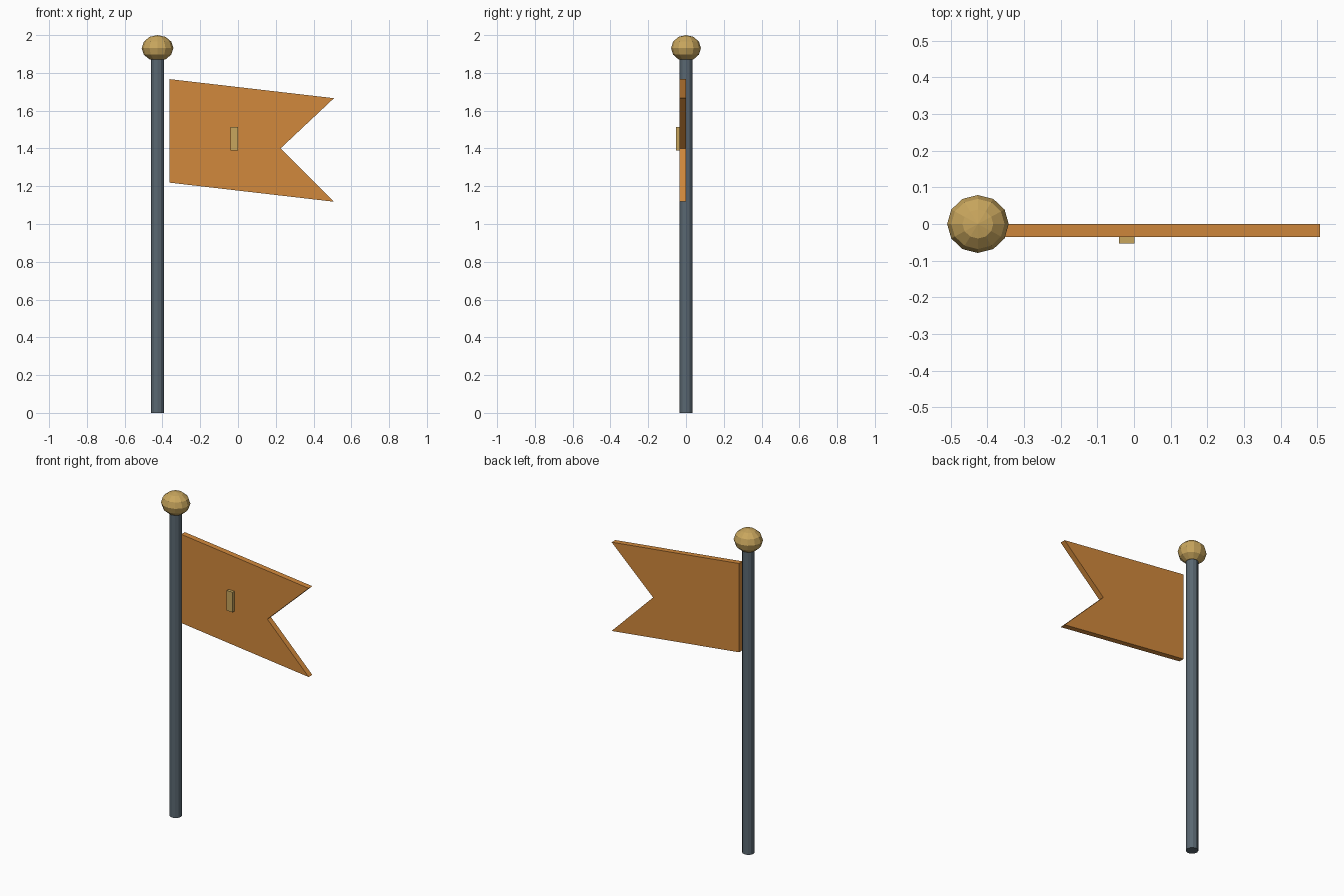
import bpy, bmesh

if "Cube" in bpy.data.objects:
    bpy.data.objects.remove(bpy.data.objects["Cube"])

POLE_X = -0.426


def material(name, color):
    m = bpy.data.materials.new(name)
    m.diffuse_color = (*color, 1)
    m.use_nodes = True
    m.node_tree.nodes["Principled BSDF"].inputs["Base Color"].default_value = m.diffuse_color
    return m


steel = material("slate", (0.10, 0.135, 0.165))
orange = material("orange", (0.64, 0.25, 0.045))
gold = material("gold", (0.58, 0.38, 0.11))


def finish(obj, name, mat):
    obj.name = name
    obj.data.materials.append(mat)
    return obj


# pole
bpy.ops.mesh.primitive_cylinder_add(vertices=12, radius=0.035, depth=1.88,
                                    location=(POLE_X, 0, 0.94))
finish(bpy.context.object, "pole", steel)

# squashed ball on top of the pole
bpy.ops.mesh.primitive_uv_sphere_add(segments=12, ring_count=6, radius=1,
                                     location=(POLE_X, 0, 1.931))
ball = finish(bpy.context.object, "finial", gold)
ball.scale = (0.084, 0.079, 0.069)

# swallowtail flag: side profile extruded in y
profile = [(-0.363, 1.219), (0.508, 1.118), (0.225, 1.40),
           (0.508, 1.666), (-0.363, 1.767)]
bm = bmesh.new()
face = bm.faces.new([bm.verts.new((x, -0.035, z)) for x, z in profile])
ext = bmesh.ops.extrude_face_region(bm, geom=[face])
moved = [v for v in ext["geom"] if isinstance(v, bmesh.types.BMVert)]
bmesh.ops.translate(bm, verts=moved, vec=(0, 0.035, 0))
bmesh.ops.recalc_face_normals(bm, faces=bm.faces)
mesh = bpy.data.meshes.new("flag")
bm.to_mesh(mesh)
bm.free()
flag = bpy.data.objects.new("flag", mesh)
bpy.context.collection.objects.link(flag)
finish(flag, "flag", orange)

# small raised bar on the front of the flag
bpy.ops.mesh.primitive_cube_add(size=1, location=(-0.02, -0.043, 1.451))
bar = finish(bpy.context.object, "flag_bar", gold)
bar.scale = (0.042, 0.020, 0.124)
